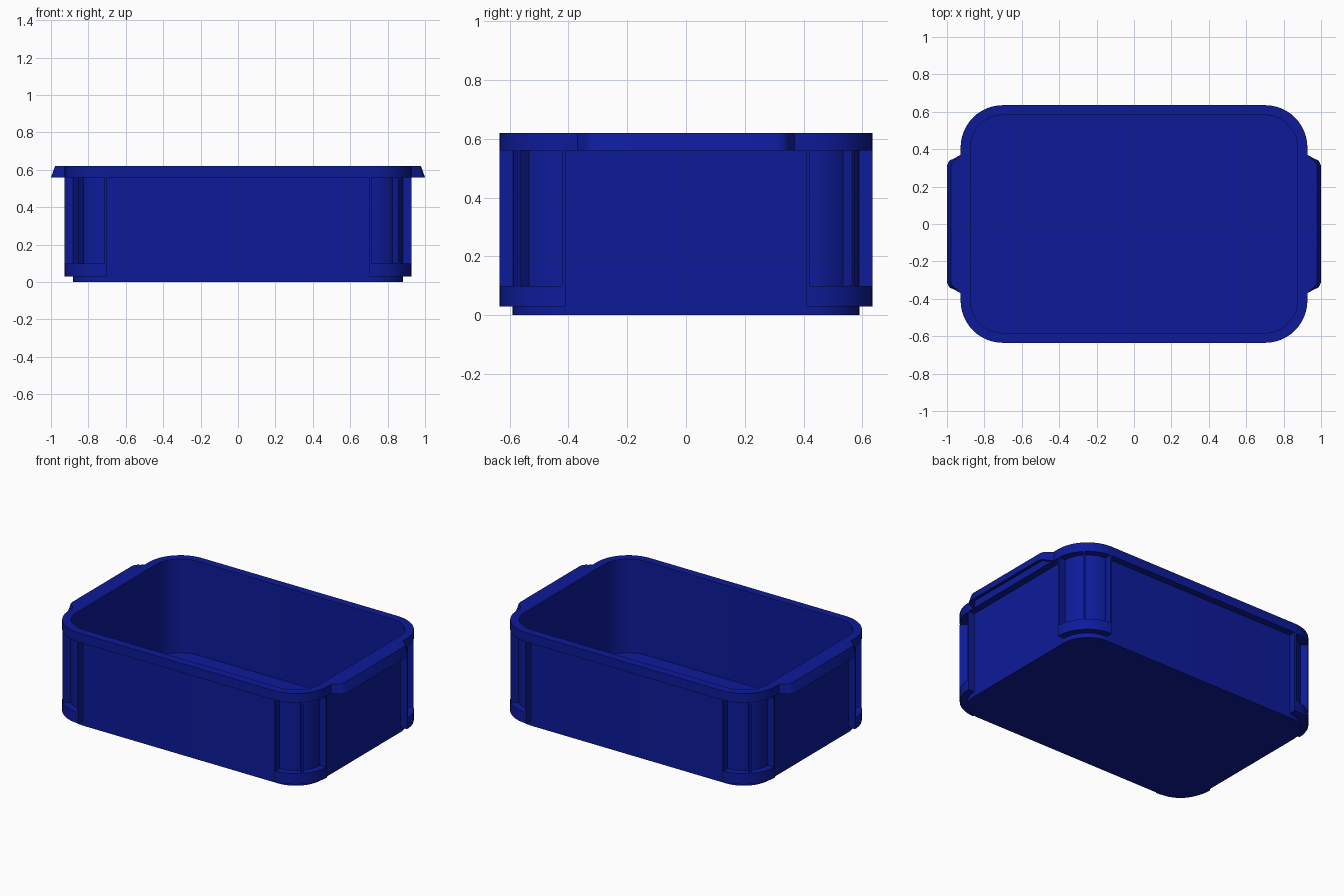
import bpy, bmesh, math

if "Cube" in bpy.data.objects:
    bpy.data.objects.remove(bpy.data.objects["Cube"])

CX, CY = 0.702, 0.41          # centre of the rounded corners
R_WALL, R_RIM, R_IN = 0.18, 0.225, 0.172
H, RIM_Z = 0.62, 0.56

blue = bpy.data.materials.new("blue_plastic")
blue.diffuse_color = (0.004, 0.011, 0.32, 1)
blue.use_nodes = True
blue.node_tree.nodes["Principled BSDF"].inputs["Base Color"].default_value = blue.diffuse_color


def loft(name, loops):
    """Skin a stack of closed loops and cap both ends."""
    bm = bmesh.new()
    rings = [[bm.verts.new(p) for p in loop] for loop in loops]
    n = len(rings[0])
    for a, b in zip(rings, rings[1:]):
        for i in range(n):
            j = (i + 1) % n
            bm.faces.new((a[i], a[j], b[j], b[i]))
    bm.faces.new(rings[0])
    bm.faces.new(rings[-1])
    bmesh.ops.recalc_face_normals(bm, faces=bm.faces[:])
    mesh = bpy.data.meshes.new(name)
    bm.to_mesh(mesh)
    bm.free()
    mesh.materials.append(blue)
    ob = bpy.data.objects.new(name, mesh)
    bpy.context.collection.objects.link(ob)
    bpy.ops.object.select_all(action='DESELECT')
    ob.select_set(True)
    bpy.context.view_layer.objects.active = ob
    bpy.ops.object.shade_smooth_by_angle(angle=math.radians(30))
    return ob


def rounded_rect(r, z, seg=12):
    pts = []
    for q, (sx, sy) in enumerate([(1, 1), (-1, 1), (-1, -1), (1, -1)]):
        for k in range(seg + 1):
            a = math.pi / 2 * (q + k / seg)
            pts.append((sx * CX + r * math.cos(a), sy * CY + r * math.sin(a), z))
    return pts


def corner_sector(name, sx, sy, a0, a1, z0, z1, r1, seg):
    """Ring segment wrapped around one corner of the wall."""
    def arc(r):
        return [(r * math.cos(a0 + (a1 - a0) * k / seg),
                 r * math.sin(a0 + (a1 - a0) * k / seg)) for k in range(seg + 1)]
    outline = arc(r1) + arc(R_IN + 0.004)[::-1]
    loft(name, [[(sx * (CX + x), sy * (CY + y), z) for x, y in outline]
                for z in (z0, z1)])


# Bin body: floor, inner wall, rim, outer wall, base in one closed skin
loft("bin_body", [
    rounded_rect(R_IN, 0.012), rounded_rect(R_IN, H),
    rounded_rect(R_RIM, H), rounded_rect(R_RIM, RIM_Z),
    rounded_rect(R_WALL, RIM_Z), rounded_rect(R_WALL, 0)])

# Corner posts: bottom flange and three upright ribs on each corner
half, t = math.pi / 2, 0.055
for sx in (-1, 1):
    for sy in (-1, 1):
        corner_sector("corner_flange", sx, sy, 0, half, 0.03, 0.10, R_RIM, 12)
        for a in (0, half / 2 - t / 2, half - t):
            corner_sector("corner_rib", sx, sy, a, a + t, 0.10, RIM_Z, R_RIM, 1)


# End grips: sloped lips, hollow underneath
def grip_loop(s, z, inset):
    slope = 0.022 * (z - RIM_Z) / (H - RIM_Z)
    side = [(0.927, 0.37), (0.962, 0.35), (0.982, 0.342), (0.993, 0.33), (1.0, 0.31)]
    pts = []
    for i, (x, y) in enumerate(side):
        lean = slope * min(1, (x - 0.927) / 0.05)
        off = 0.002 if i == 0 else inset
        pts.append((x - lean - off, y - inset))
    pts[0] = (0.927 + (0.001 if inset else 0), pts[0][1])
    pts += [(x, -y) for x, y in reversed(pts)]
    return [(s * x, y, z) for x, y in pts]


for s, side_name in ((1, "right"), (-1, "left")):
    loft(side_name + "_grip", [
        grip_loop(s, H - 0.015, 0.014), grip_loop(s, RIM_Z, 0.014),
        grip_loop(s, RIM_Z, 0), grip_loop(s, H, 0)])
